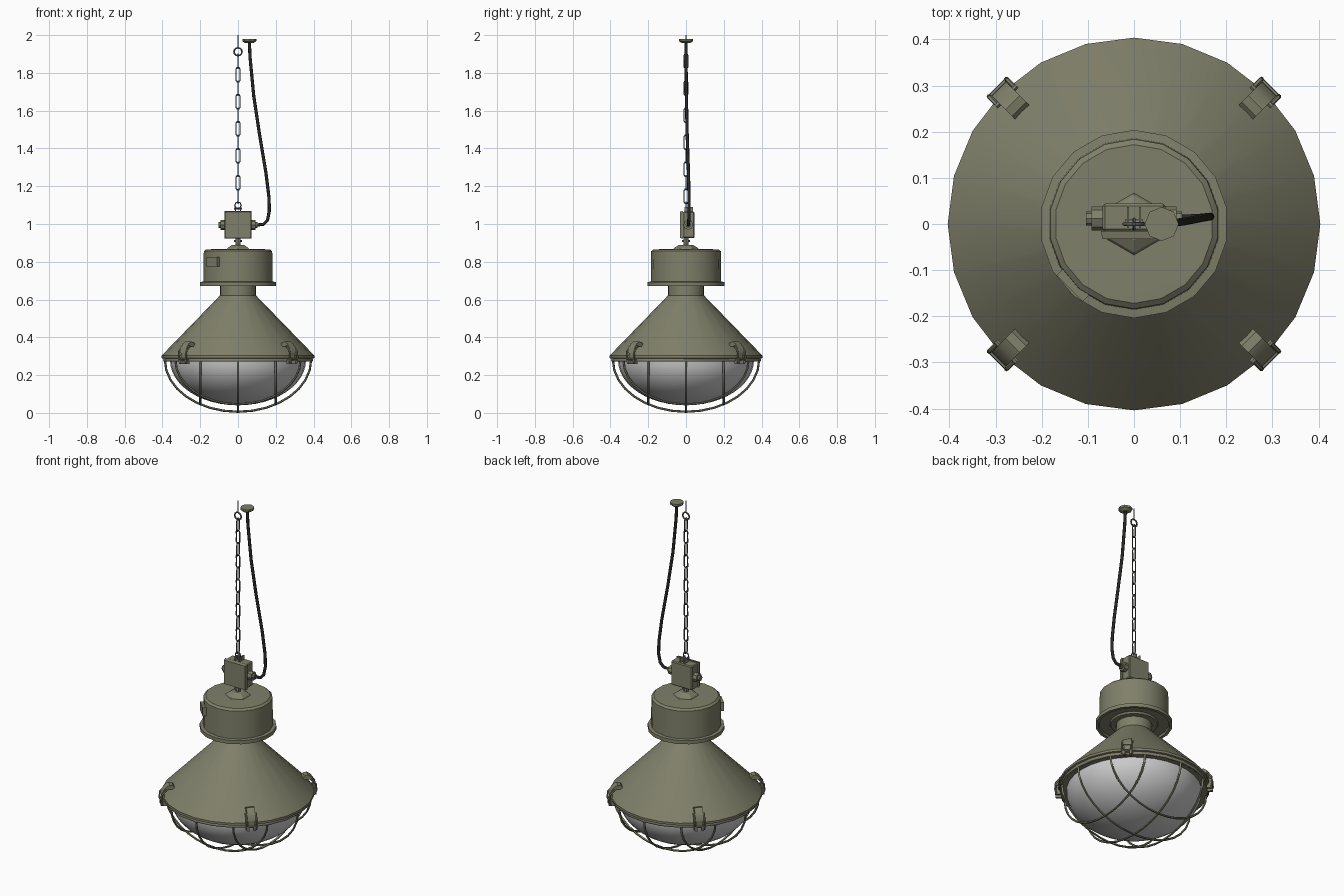
import bpy, bmesh, math
from mathutils import Matrix, Vector

if "Cube" in bpy.data.objects:
    bpy.data.objects.remove(bpy.data.objects["Cube"])


def material(name, rgb):
    m = bpy.data.materials.new(name)
    m.diffuse_color = (*rgb, 1)
    m.use_nodes = True
    m.node_tree.nodes["Principled BSDF"].inputs["Base Color"].default_value = m.diffuse_color
    return m


OLIVE = material("olive paint", (0.215, 0.215, 0.145))
GLASS = material("frosted glass", (0.60, 0.60, 0.61))
STEEL = material("dark steel", (0.10, 0.10, 0.09))
RUBBER = material("black rubber", (0.02, 0.02, 0.018))


def finish(name, bm, mat, angle=35):
    bmesh.ops.recalc_face_normals(bm, faces=bm.faces)
    me = bpy.data.meshes.new(name)
    bm.to_mesh(me)
    bm.free()
    me.materials.append(mat)
    ob = bpy.data.objects.new(name, me)
    bpy.context.collection.objects.link(ob)
    bpy.ops.object.select_all(action='DESELECT')
    ob.select_set(True)
    bpy.context.view_layer.objects.active = ob
    bpy.ops.object.shade_smooth_by_angle(angle=math.radians(angle))
    return ob


def lathe(name, profile, sides, mat, x=0, y=0, angle=35):
    """Revolve (radius, z) points; radius 0 closes to a pole."""
    bm = bmesh.new()
    rings = []
    for r, z in profile:
        n = 1 if r == 0 else sides
        rings.append([bm.verts.new((x + r * math.sin(2 * math.pi * i / sides),
                                    y + r * math.cos(2 * math.pi * i / sides), z)) for i in range(n)])
    for a, b in zip(rings, rings[1:]):
        for i in range(sides):
            j = (i + 1) % sides
            quad = [a[i % len(a)], a[j % len(a)], b[j % len(b)], b[i % len(b)]]
            bm.faces.new(list(dict.fromkeys(quad)))
    return finish(name, bm, mat, angle)


def tube_into(bm, pts, radius, sides=6, closed=False):
    """Sweep a round section along a path."""
    pts = [Vector(p) for p in pts]
    n = len(pts)
    rings, normal = [], None
    for i, p in enumerate(pts):
        a = pts[(i - 1) % n] if closed or i else p
        b = pts[(i + 1) % n] if closed or i < n - 1 else p
        t = (b - a).normalized()
        if normal is None:
            normal = t.orthogonal().normalized()
        normal = (normal - t * normal.dot(t)).normalized()
        side = t.cross(normal)
        rings.append([bm.verts.new(p + radius * (normal * math.cos(k * 2 * math.pi / sides)
                                                 + side * math.sin(k * 2 * math.pi / sides)))
                      for k in range(sides)])
    for i in range(n if closed else n - 1):
        a, b = rings[i], rings[(i + 1) % n]
        for k in range(sides):
            m = (k + 1) % sides
            bm.faces.new((a[k], a[m], b[m], b[k]))
    if not closed:
        bm.faces.new(rings[0])
        bm.faces.new(rings[-1])


def box_into(bm, center, size, matrix=Matrix()):
    bmesh.ops.create_cube(bm, size=1, matrix=matrix @ Matrix.Translation(center)
                          @ Matrix.Diagonal((*size, 1)))


def circle(center, r, n, axis='y'):
    cx, cy, cz = center
    out = []
    for i in range(n):
        c, s = r * math.cos(2 * math.pi * i / n), r * math.sin(2 * math.pi * i / n)
        out.append((cx + c, cy, cz + s) if axis == 'y' else
                   (cx, cy + c, cz + s) if axis == 'x' else (cx + c, cy + s, cz))
    return out


# Conical shade with neck and rim
lathe("shade", [(0, 0.675), (0.095, 0.675), (0.095, 0.622), (0.40, 0.308), (0.404, 0.303),
                (0.404, 0.29), (0.385, 0.285), (0.385, 0.272), (0.355, 0.272), (0.355, 0.285),
                (0, 0.285)], 24, OLIVE)

# Gear housing with flange
lathe("housing", [(0, 0.868), (0.172, 0.866), (0.184, 0.856), (0.186, 0.695), (0.204, 0.693),
                  (0.204, 0.672), (0.188, 0.672), (0.186, 0.685), (0.13, 0.685),
                  (0.125, 0.675), (0, 0.675)], 18, OLIVE)
lathe("housing_cap", [(0.068, 0.866), (0.062, 0.874), (0.035, 0.89), (0, 0.89)], 6, OLIVE, angle=20)
lathe("stem", [(0.014, 0.885), (0.014, 0.905), (0.02, 0.905), (0.02, 0.916), (0.014, 0.916),
               (0.014, 0.93)], 8, OLIVE)

# Small cover plate on the housing side
bm = bmesh.new()
box_into(bm, (0.18, 0, 0.80), (0.034, 0.08, 0.05), Matrix.Rotation(math.radians(225), 4, 'Z'))
finish("side_plate", bm, OLIVE)

# Junction box: body and slightly tapered lid
bm = bmesh.new()
box_into(bm, (0, 0.014, 0.995), (0.136, 0.06, 0.14))
bmesh.ops.bevel(bm, geom=bm.edges[:], offset=0.005, segments=1, affect='EDGES')
finish("junction_box", bm, OLIVE)
bm = bmesh.new()
box_into(bm, (0, -0.024, 0.995), (0.144, 0.018, 0.146))
for v in bm.verts:
    if v.co.y < -0.03:
        v.co.x *= 0.95
        v.co.z = 0.995 + (v.co.z - 0.995) * 0.95
finish("junction_lid", bm, OLIVE)

# Cable glands on both sides of the box
bm = bmesh.new()
for s in (-1, 1):
    for x0, x1, r in ((0.065, 0.092, 0.026), (0.09, 0.104, 0.015)):
        tube_into(bm, [(s * x0, 0.012, 0.995), (s * x1, 0.012, 0.995)], r, 8)
finish("cable_glands", bm, OLIVE)

# Hanging lugs and eye on top of the box
bm = bmesh.new()
for s in (-1, 1):
    box_into(bm, (s * 0.013, 0.014, 1.075), (0.005, 0.045, 0.03))
tube_into(bm, [(-0.02, 0.005, 1.082), (0.02, 0.005, 1.082)], 0.005, 6)
finish("hanging_lugs", bm, OLIVE)

# Chain: links alternate between two planes
bm = bmesh.new()
w, h = 0.011, 0.038
for i in range(11):
    z = 1.862 - i * 0.0715
    outline = [(-w, -h + .008), (-w * .4, -h), (w * .4, -h), (w, -h + .008),
               (w, h - .008), (w * .4, h), (-w * .4, h), (-w, h - .008)]
    tube_into(bm, [(0, u, z + v) if i % 2 == 0 else (u, 0, z + v) for u, v in outline],
              0.0035, 5, True)
tube_into(bm, circle((0, 0, 1.099), 0.017, 8, 'y'), 0.0035, 5, True)
finish("chain", bm, STEEL, 60)

# Screw eye at the ceiling
bm = bmesh.new()
tube_into(bm, circle((0, 0, 1.912), 0.021, 12, 'y'), 0.0045, 6, True)
tube_into(bm, [(0, 0, 1.932), (0, 0, 1.975), (0, 0, 2.0)], 0.004, 6)
finish("screw_eye", bm, STEEL, 60)

# Ceiling cup and supply cable
lathe("ceiling_cup", [(0, 1.98), (0.037, 1.98), (0.037, 1.968), (0.022, 1.958), (0, 1.958)],
      8, OLIVE, x=0.06)
bm = bmesh.new()
tube_into(bm, [(0.06, 0, 1.965), (0.064, 0, 1.88), (0.083, 0.002, 1.68), (0.113, 0.006, 1.48),
               (0.148, 0.013, 1.27), (0.164, 0.016, 1.14), (0.166, 0.016, 1.07),
               (0.156, 0.015, 1.02), (0.135, 0.013, 0.998), (0.09, 0.012, 0.994)], 0.0085, 8)
finish("supply_cable", bm, RUBBER, 60)

# Glass bowl, half ellipsoid
N = 12
lathe("glass_bowl", [(0.36 * math.cos(math.pi / 2 * i / N) if i < N else 0,
                      0.28 - 0.24 * math.sin(math.pi / 2 * i / N)) for i in range(N + 1)],
      32, GLASS, angle=60)

# Wire guard: crossing arcs lying on a larger ellipsoid, plus the rim ring
R, H, TOP = 0.387, 0.274, 0.28
bm = bmesh.new()
for d in (-0.2, 0, 0.2):
    k = math.sqrt(1 - (d / R) ** 2)
    arc = [(R * k * math.cos(math.pi * i / 16), TOP - H * k * math.sin(math.pi * i / 16))
           for i in range(17)]
    tube_into(bm, [(u, d, z) for u, z in arc], 0.006)
    tube_into(bm, [(d, u, z) for u, z in arc], 0.006)
tube_into(bm, circle((0, 0, 0.28), 0.389, 24, 'z'), 0.009, 6, True)
finish("wire_guard", bm, OLIVE, 60)


# Four toggle clips on the shade rim: arched lever, wire loop and hook
def clip(index):
    bm = bmesh.new()
    outer = [(0.338, 0.358), (0.352, 0.374), (0.372, 0.378), (0.392, 0.366), (0.408, 0.342), (0.414, 0.318)]
    inner = [(0.404, 0.316), (0.396, 0.337), (0.38, 0.352), (0.362, 0.352), (0.35, 0.348)]
    loop = outer + inner
    front, back = ([bm.verts.new((r, s * 0.022, z)) for r, z in loop] for s in (-1, 1))
    bm.faces.new(front)
    bm.faces.new(back[::-1])
    for i in range(len(loop)):
        j = (i + 1) % len(loop)
        bm.faces.new((front[i], front[j], back[j], back[i]))
    for s in (-1, 1):
        y = s * 0.027
        tube_into(bm, [(0.392, y, 0.35), (0.415, y, 0.325), (0.418, y, 0.29), (0.41, y, 0.266)], 0.005)
        box_into(bm, (0.403, s * 0.018, 0.272), (0.03, 0.012, 0.024))
    tube_into(bm, [(0.392, -0.032, 0.35), (0.392, 0.032, 0.35)], 0.006)
    tube_into(bm, [(0.416, -0.03, 0.285), (0.416, 0.03, 0.285)], 0.005)
    box_into(bm, (0.404, 0, 0.298), (0.012, 0.036, 0.04))
    bm.transform(Matrix.Rotation(math.radians(45 + 90 * index), 4, 'Z'))
    finish(f"clip_{index + 1}", bm, OLIVE)


for i in range(4):
    clip(i)
